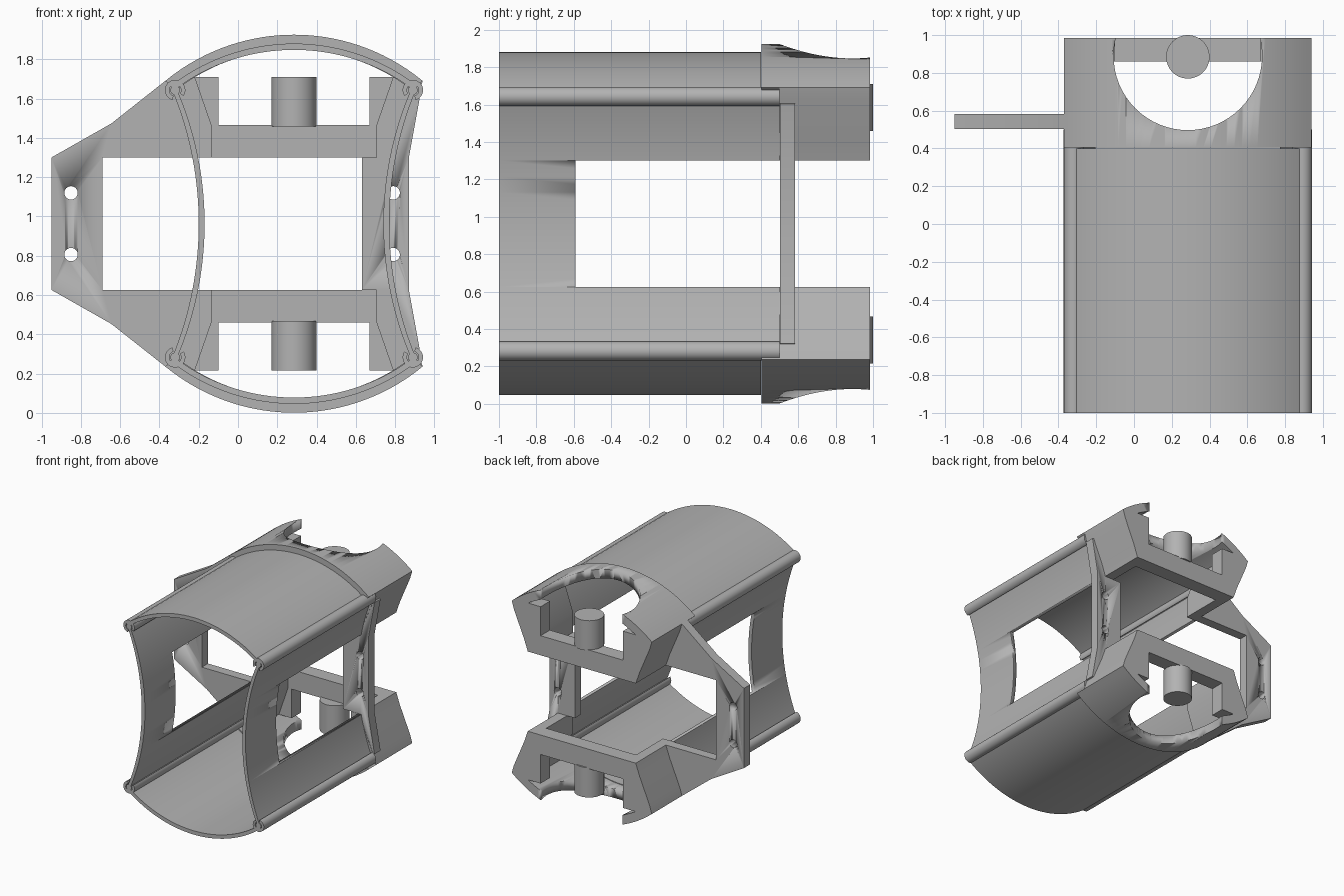
import bpy, bmesh, math

CX, CZ = 0.285, 0.963   # axis of the tube; profiles below are (u, w) offsets from it

cube = bpy.data.objects.get("Cube")
if cube:
    bpy.data.objects.remove(cube, do_unlink=True)

grey = bpy.data.materials.new("plain grey")
grey.use_nodes = True
colour = (0.45, 0.45, 0.45, 1)
grey.diffuse_color = colour
grey.node_tree.nodes["Principled BSDF"].inputs["Base Color"].default_value = colour


def activate(ob):
    bpy.ops.object.select_all(action='DESELECT')
    ob.select_set(True)
    bpy.context.view_layer.objects.active = ob


def prism(name, pts, lo, hi, su=1, sw=1, upright=False):
    """Extrude a profile along y, or a plan (x, y) along z when upright."""
    bm = bmesh.new()
    rings = []
    for t in (lo, hi):
        rings.append([bm.verts.new((a, b, t) if upright else (CX + su * a, t, CZ + sw * b))
                      for a, b in pts])
    bm.faces.new(rings[0])
    bm.faces.new(rings[1])
    n = len(pts)
    for i in range(n):
        j = (i + 1) % n
        bm.faces.new((rings[0][i], rings[0][j], rings[1][j], rings[1][i]))
    bmesh.ops.recalc_face_normals(bm, faces=bm.faces)
    me = bpy.data.meshes.new(name)
    bm.to_mesh(me)
    bm.free()
    me.materials.append(grey)
    ob = bpy.data.objects.new(name, me)
    bpy.context.collection.objects.link(ob)
    activate(ob)
    bpy.ops.object.shade_smooth_by_angle(angle=math.radians(25))
    return ob


def cut(ob, cutter):
    mod = ob.modifiers.new("cut", 'BOOLEAN')
    mod.operation = 'DIFFERENCE'
    mod.solver = 'EXACT'
    mod.object = cutter
    activate(ob)
    bpy.ops.object.modifier_apply(modifier=mod.name)
    bpy.data.objects.remove(cutter, do_unlink=True)


def arc(half, peak, end, n=32):
    """Circular arc through (-half, end), (0, peak), (half, end)."""
    s = peak - end
    r = (half * half + s * s) / (2 * s)
    ts = [half * (2 * i / n - 1) for i in range(n + 1)]
    return [(t, peak - r + math.copysign(math.sqrt(r * r - t * t), r)) for t in ts]


def turn(cx, cy, r, a0=0, a1=360, n=32):
    closed = a1 - a0 == 360
    steps = n if closed else n + 1
    angles = [math.radians(a0 + (a1 - a0) * i / n) for i in range(steps)]
    return [(cx + r * math.cos(a), cy + r * math.sin(a)) for a in angles]


def mirrored_w(upper):
    return upper + [(u, -w) for u, w in reversed(upper)]


shell = arc(0.63, 0.917, 0.70) + arc(0.61, 0.885, 0.68)[::-1]
collar = arc(0.655, 0.962, 0.727) + arc(0.60, 0.887, 0.68)[::-1]
socket = turn(-0.605, 0.68, 0.052, -35, 255) + turn(-0.605, 0.68, 0.03, -35, 255)[::-1]
outer_side = [(-0.655, 0.727), (-0.635, 0.66), (-0.54, 0.437), (-0.505, 0.337)]
arm = [(-0.505, 0.747)] + outer_side + [(-0.42, 0.337), (-0.42, 0.502)]
yoke_half = [(-0.385, 0.502), (-0.385, 0.747), (-0.505, 0.747)] + outer_side
yoke = yoke_half + [(-u, w) for u, w in reversed(yoke_half)]

# Upper and lower halves
for level, sw in (("upper", 1), ("lower", -1)):
    prism(level + "_shell", shell, -1, 0.4, 1, sw)

    # Thick collar with a round notch open to the back
    ob = prism(level + "_collar", collar, 0.405, 0.985, 1, sw)
    cut(ob, prism("notch_cutter", turn(CX, 0.89, 0.393, n=64),
                  CZ + sw * 0.963 - 0.45, CZ + sw * 0.963 + 0.45, upright=True))

    # Rear yoke with two uprights and a central peg
    prism(level + "_yoke", yoke, 0.86, 0.985, 1, sw)
    ends = sorted((CZ + sw * 0.495, CZ + sw * 0.747))
    prism(level + "_peg", turn(CX, 0.885, 0.115, n=48), *ends, upright=True)

    # Side arms and hinge sockets holding a bead
    for side, su in (("right", 1), ("left", -1)):
        prism(f"{level}_{side}_arm", arm, 0.5, 0.86, su, sw)
        prism(f"{level}_{side}_socket", socket, -1, 0.5, su, sw)
        prism(f"{level}_{side}_bead", turn(-0.605, 0.68, 0.024), -1, 0.57, su, sw)

# Concave side walls with a large window
wall = [(u, w) for w, u in arc(0.675, -0.455, -0.592)]
wall += [(u, w) for w, u in arc(0.675, -0.485, -0.618)][::-1]
window = mirrored_w([(-0.8, 0.337), (-0.3, 0.337)])
for side, su in (("right", 1), ("left", -1)):
    ob = prism(side + "_wall", wall, -1, 0.5, su)
    cut(ob, prism("window_cutter", window, -0.59, 0.7, su))

# Mounting plates, each with two bolt holes
wing = mirrored_w([(-0.975, 0.337), (-0.49, 0.337), (-0.60, 0.66), (-0.655, 0.727),
                   (-0.93, 0.51), (-1.235, 0.337)])
tab = mirrored_w([(0.345, 0.337), (0.505, 0.337), (0.61, 0.65), (0.64, 0.64),
                  (0.585, 0.337)])
for name, pts, hole_u in (("right_mounting_wing", wing, -1.135), ("left_mounting_tab", tab, 0.505)):
    ob = prism(name, pts, 0.502, 0.583)
    for w in (-0.157, 0.157):
        cut(ob, prism("hole_cutter", turn(hole_u, w, 0.034), 0.4, 0.7))
